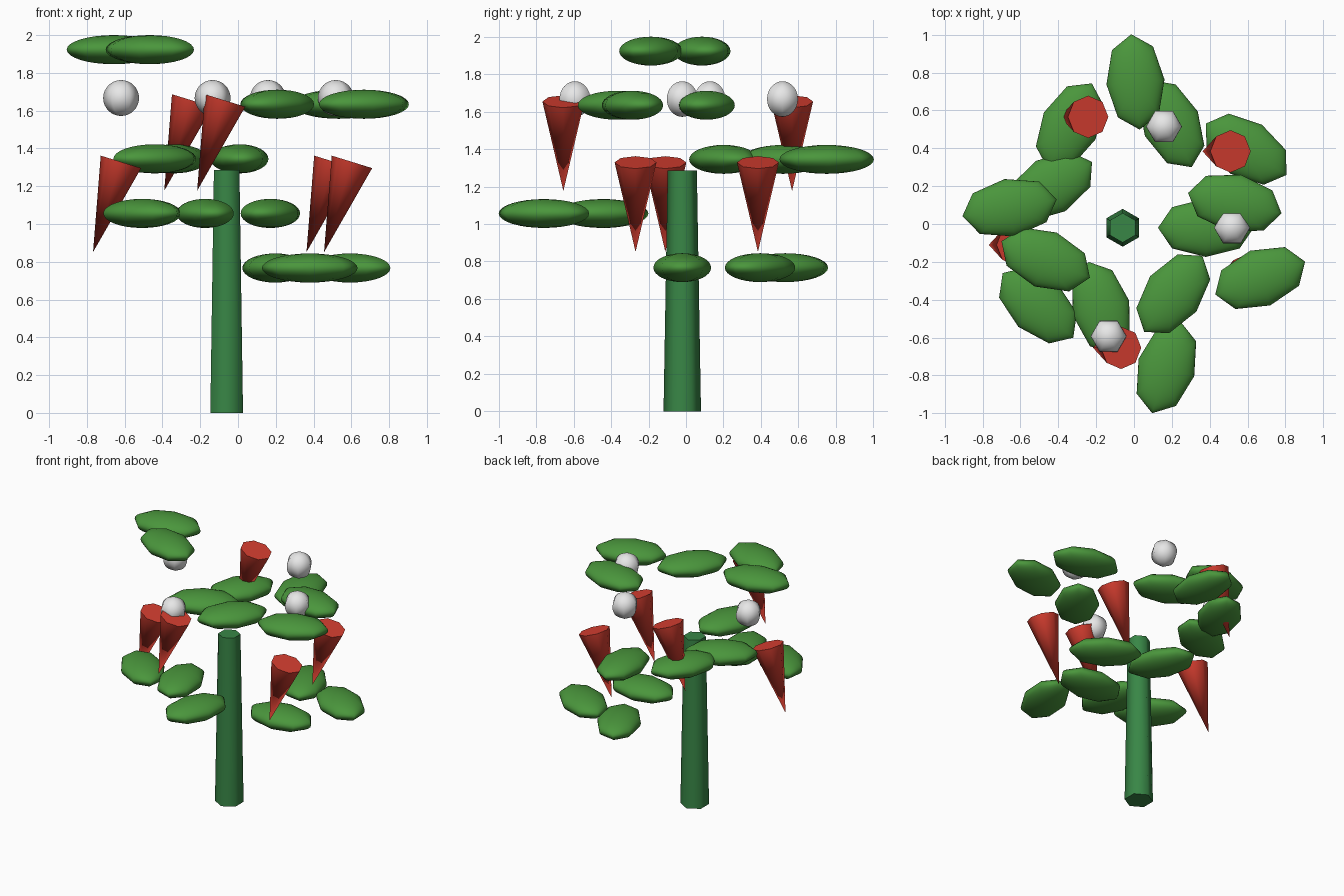
import bpy
from math import cos, sin, pi, radians

cube = bpy.data.objects.get("Cube")
if cube:
    bpy.data.objects.remove(cube, do_unlink=True)

STEM_X, STEM_Y = -0.06, -0.02


def make_material(name, srgb):
    """Flat colour, converted from 0-255 sRGB to linear."""
    linear = [((c / 255 + 0.055) / 1.055) ** 2.4 for c in srgb] + [1.0]
    mat = bpy.data.materials.new(name)
    mat.use_nodes = True
    mat.diffuse_color = linear
    mat.node_tree.nodes["Principled BSDF"].inputs["Base Color"].default_value = linear
    return mat


stem_green = make_material("stem green", (56, 134, 70))
leaf_green = make_material("leaf green", (74, 150, 60))
petal_red = make_material("petal red", (214, 62, 48))
bud_white = make_material("bud white", (236, 236, 236))


def around_stem(angle, distance, z):
    return (STEM_X + distance * cos(angle), STEM_Y + distance * sin(angle), z)


def finish(name, mat, crease=None):
    """Name, colour and smooth the part just added."""
    obj = bpy.context.object
    obj.name = obj.data.name = name
    obj.data.materials.append(mat)
    if crease:
        bpy.ops.object.shade_smooth_by_angle(angle=radians(crease))
    else:
        bpy.ops.object.shade_smooth()
    return obj


# Tapered six-sided stem
HEIGHT = 1.285
bpy.ops.mesh.primitive_cone_add(vertices=6, radius1=0.1, radius2=0.078, depth=HEIGHT,
                                location=(STEM_X, STEM_Y, HEIGHT / 2))
finish("stem", stem_green, 65)

# Flattened leaves spiralling through five tiers and three distances
for i in range(14):
    angle = -2.4 * i
    place = around_stem(angle, 0.44 + 0.167 * (i % 3), 0.767 + 0.289 * (i % 5))
    bpy.ops.mesh.primitive_uv_sphere_add(segments=8, ring_count=16, radius=1,
                                         location=place, rotation=(0, 0, -angle))
    leaf = finish(f"leaf_{i + 1}", leaf_green)
    leaf.scale = (0.253, 0.154, 0.077)

# Trumpet flowers: cones with the point down, all leaning the same way
for i in range(5):
    place = around_stem(-0.4 - 1.3 * i, 0.64, 1.09 + 0.325 * (i % 2))
    bpy.ops.mesh.primitive_cone_add(vertices=8, radius1=0, radius2=0.112, depth=0.5,
                                    location=place, rotation=(0, 0.3, 0))
    finish(f"flower_{i + 1}", petal_red, 65)

# Round white buds
for i in range(4):
    place = around_stem(-1.7 * i, 0.578, 1.667)
    bpy.ops.mesh.primitive_uv_sphere_add(segments=6, ring_count=16, radius=0.095,
                                         location=place, rotation=(0, 0, pi / 2))
    finish(f"bud_{i + 1}", bud_white)
